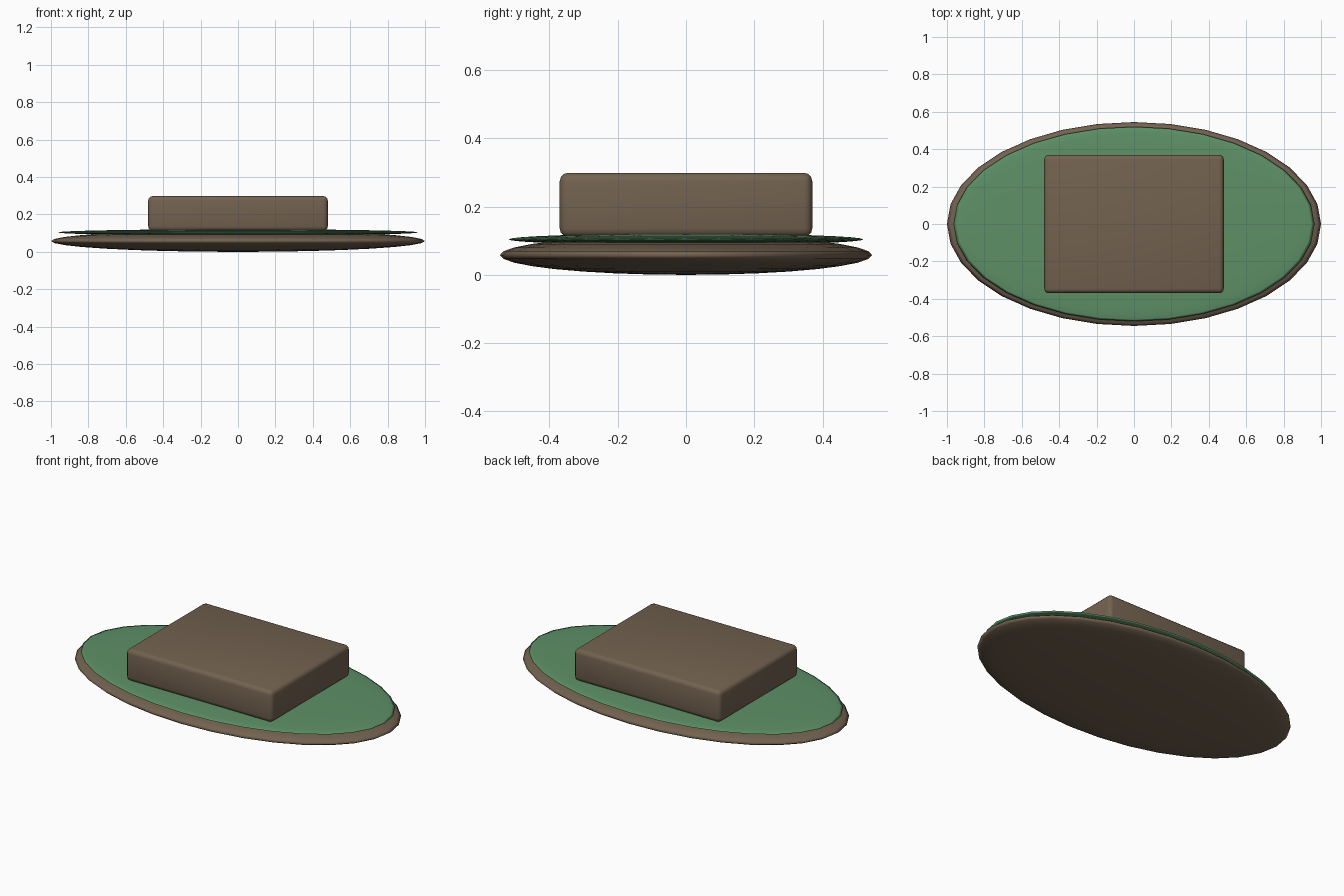
import bpy
import math

if "Cube" in bpy.data.objects:
    bpy.data.objects.remove(bpy.data.objects["Cube"])


def material(name, rgb):
    m = bpy.data.materials.new(name)
    m.diffuse_color = (*rgb, 1.0)
    m.use_nodes = True
    m.node_tree.nodes["Principled BSDF"].inputs["Base Color"].default_value = m.diffuse_color
    return m


brown = material("earth_brown", (0.17, 0.122, 0.08))
green = material("grass_green", (0.11, 0.28, 0.135))


def finish(obj, name, mat, angle):
    obj.name = name
    obj.data.materials.append(mat)
    bpy.ops.object.shade_smooth_by_angle(angle=math.radians(angle))


def flat_disc(name, mat, radii, z):
    """Sphere squashed into a thin oval lens."""
    bpy.ops.mesh.primitive_uv_sphere_add(segments=32, ring_count=16, radius=1)
    obj = bpy.context.object
    obj.scale = radii
    obj.location.z = z
    bpy.ops.object.transform_apply(location=True, rotation=False, scale=True)
    finish(obj, name, mat, 180)


# Oval earth base with a thin grass layer on top
flat_disc("earth_base", brown, (1.0, 0.545, 0.058), 0.06 - 0.002)
flat_disc("grass_layer", green, (0.965, 0.52, 0.017), 0.104)

# Rounded block resting on the grass
bpy.ops.mesh.primitive_cube_add(size=1)
block = bpy.context.object
block.scale = (0.96, 0.74, 0.188)
block.location.z = 0.205
bpy.ops.object.transform_apply(location=True, rotation=False, scale=True)
bevel = block.modifiers.new("rounded_edges", "BEVEL")
bevel.width = 0.025
bevel.segments = 3
bpy.ops.object.modifier_apply(modifier=bevel.name)
finish(block, "block", brown, 35)
